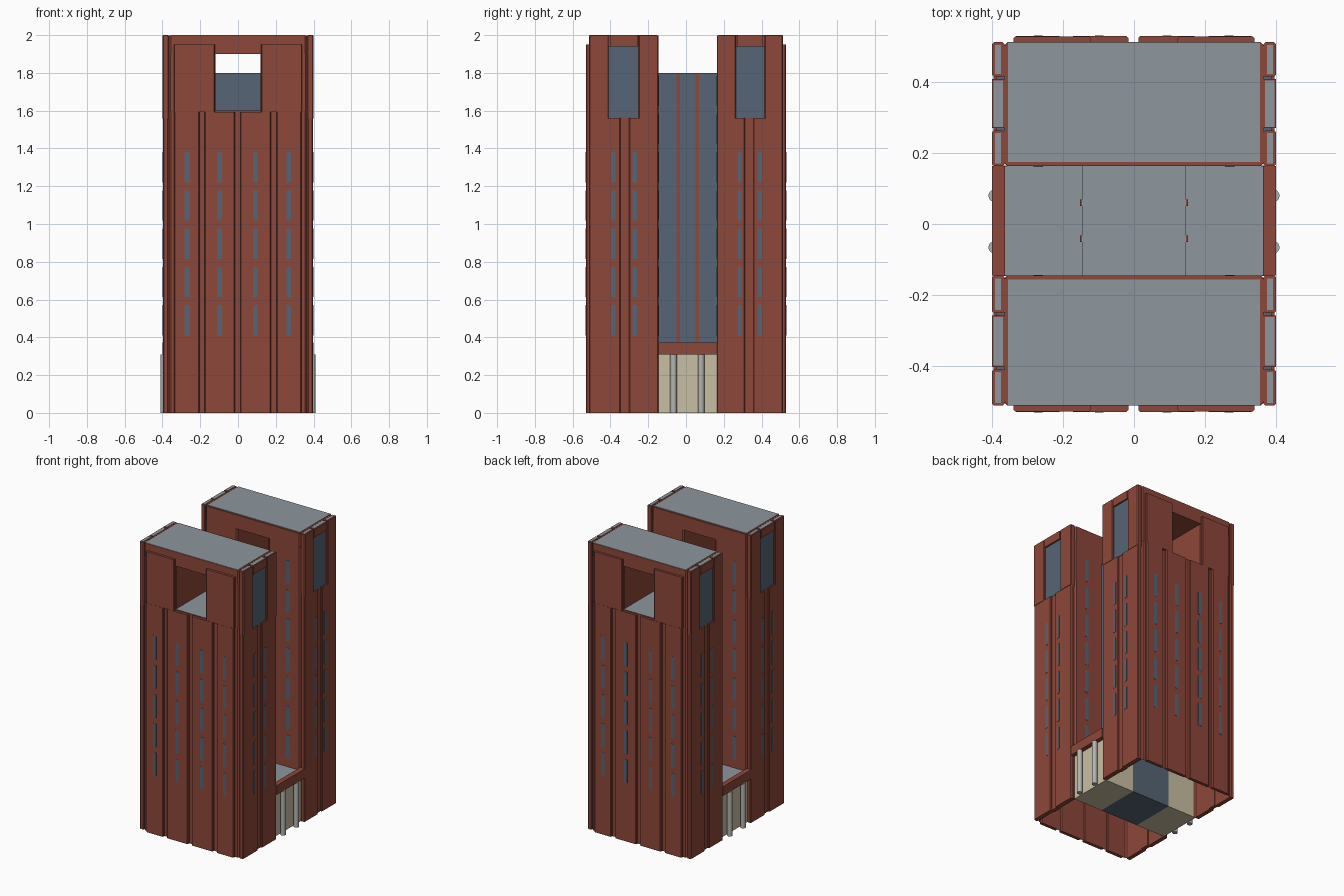
import bpy, bmesh, math

if "Cube" in bpy.data.objects:
    bpy.data.objects.remove(bpy.data.objects["Cube"])


def material(name, rgb):
    m = bpy.data.materials.new(name)
    m.diffuse_color = (*rgb, 1)
    m.use_nodes = True
    m.node_tree.nodes["Principled BSDF"].inputs["Base Color"].default_value = m.diffuse_color
    return m


RED = material("red_brick", (0.27, 0.063, 0.043))
BLUE = material("blue_glass", (0.093, 0.13, 0.178))
GREY = material("grey_roof", (0.27, 0.305, 0.337))
CREAM = material("cream_stone", (0.584, 0.521, 0.367))
PALE = material("pale_column", (0.45, 0.45, 0.43))


def box(name, xs, ys, zs, mat, top=None, open_bottom=False, bevel=0):
    """Box from bounds; optional top colour, open base and chamfered upright edges."""
    xs, ys, zs = sorted(xs), sorted(ys), sorted(zs)
    bm = bmesh.new()
    bmesh.ops.create_cube(bm, size=1)
    for v in bm.verts:
        v.co = [b[0] if c < 0 else b[1] for c, b in zip(v.co, (xs, ys, zs))]
    if bevel:
        upright = [e for e in bm.edges
                   if abs(e.verts[0].co.z - e.verts[1].co.z) > 1e-4]
        bmesh.ops.bevel(bm, geom=upright, offset=bevel, segments=1,
                        affect='EDGES', profile=0.5)
    bm.normal_update()
    if top:
        for f in bm.faces:
            f.material_index = int(f.normal.z > 0.9)
    if open_bottom:
        bmesh.ops.delete(bm, geom=[f for f in bm.faces if f.normal.z < -0.9],
                         context='FACES_ONLY')
    me = bpy.data.meshes.new(name)
    bm.to_mesh(me)
    bm.free()
    me.materials.append(mat)
    if top:
        me.materials.append(top)
    ob = bpy.data.objects.new(name, me)
    bpy.context.collection.objects.link(ob)
    return ob


def window_column(name, xs, ys, count):
    for i in range(count):
        z = 0.41 + 0.2025 * i
        box(name, xs, ys, (z, z + 0.16), BLUE)


IN0, IN1 = -0.145, 0.163          # gap between the two towers

for s, tag in ((-1, "front"), (1, "rear")):
    def Y(*vs):
        # distance from centre -> y, the gap sits slightly towards the rear
        return [s * v + 0.009 * (0.53 - v) / 0.376 for v in vs]

    # tower shaft, with a tunnel through the top storey
    box(tag + "_tower_shaft", (-0.365, 0.365), Y(0.154, 0.513), (0, 1.6), RED,
        top=GREY, open_bottom=True, bevel=0.01)
    for m in (-1, 1):
        box(tag + "_top_storey", (m * 0.12, m * 0.365), Y(0.154, 0.513),
            (1.6, 1.9), RED, bevel=0.008)
    box(tag + "_top_beam", (-0.365, 0.365), Y(0.154, 0.513), (1.9, 1.997), RED, bevel=0.01)
    box(tag + "_roof", (-0.355, 0.355), Y(0.166, 0.511), (1.99, 2.0), GREY)

    # outer wall panels
    for a, b in ((-0.338, -0.205), (-0.177, -0.016), (0.012, 0.175), (0.205, 0.336)):
        box(tag + "_wall_panel", (a, b), Y(0.508, 0.53), (0, 1.593), RED, bevel=0.005)
    for m in (-1, 1):
        box(tag + "_upper_panel", (m * 0.122, m * 0.34), Y(0.508, 0.529),
            (1.593, 1.95), RED, bevel=0.005)
    for x in (-0.27, -0.098, 0.093, 0.268):
        window_column(tag + "_slit_window", (x - 0.0125, x + 0.0125), Y(0.525, 0.5315), 5)

    for m in (-1, 1):
        # slit windows facing the gap
        window_column(tag + "_gap_window", (m * 0.257, m * 0.283), Y(0.1525, 0.158), 7)
        # end wall panels
        for a, b in ((0.154, 0.308), (0.352, 0.513)):
            box(tag + "_end_panel", (m * 0.368, m * 0.397), Y(a, b), (0, 1.56),
                RED, bevel=0.005)
        box(tag + "_end_recess", (m * 0.36, m * 0.386), Y(0.3, 0.36), (0, 1.56), RED)
        for v in (0.278, 0.388):
            window_column(tag + "_end_slit_window", (m * 0.392, m * 0.399),
                          Y(v - 0.011, v + 0.011), 5)
        # upper end piers, tall glass and header
        for a, b in ((0.154, 0.258), (0.412, 0.513)):
            box(tag + "_end_pier", (m * 0.366, m * 0.40), Y(a, b), (1.558, 1.997),
                RED, bevel=0.005)
            box(tag + "_pier_cap", (m * 0.375, m * 0.392), Y(a + 0.008, b - 0.008),
                (1.99, 2.0), GREY)
        box(tag + "_tall_window", (m * 0.36, m * 0.388), Y(0.255, 0.415), (1.56, 1.94), BLUE)
        box(tag + "_window_header", (m * 0.366, m * 0.40), Y(0.264, 0.406),
            (1.94, 1.997), RED)
        box(tag + "_header_cap", (m * 0.37, m * 0.396), Y(0.268, 0.402), (1.99, 2.0), GREY)

# glass core between the towers
box("glass_core", (-0.147, 0.147), (IN0 - 0.002, IN1 + 0.002), (0, 1.8), BLUE, top=GREY)

for m in (-1, 1):
    # mullions on the core
    for y in (-0.042, 0.06):
        box("core_mullion", (m * 0.14, m * 0.153), (y - 0.009, y + 0.009), (0.34, 1.8), RED)
    # lobby, its roof and parapet
    box("lobby_wall", (m * 0.146, m * 0.37), (IN0 - 0.002, IN1 + 0.002), (0, 0.31), CREAM)
    box("lobby_roof", (m * 0.146, m * 0.37), (IN0, IN1), (0.31, 0.35), RED, top=GREY)
    box("lobby_parapet", (m * 0.364, m * 0.40), (IN0, IN1), (0.308, 0.372), RED)
    # entrance columns
    for y in (-0.066, 0.08):
        bpy.ops.mesh.primitive_cylinder_add(vertices=20, radius=0.0175, depth=0.31,
                                            location=(m * 0.393, y, 0.155))
        col = bpy.context.object
        col.name = "entrance_column"
        col.data.materials.append(PALE)
        bpy.ops.object.shade_smooth_by_angle(angle=math.radians(40))
